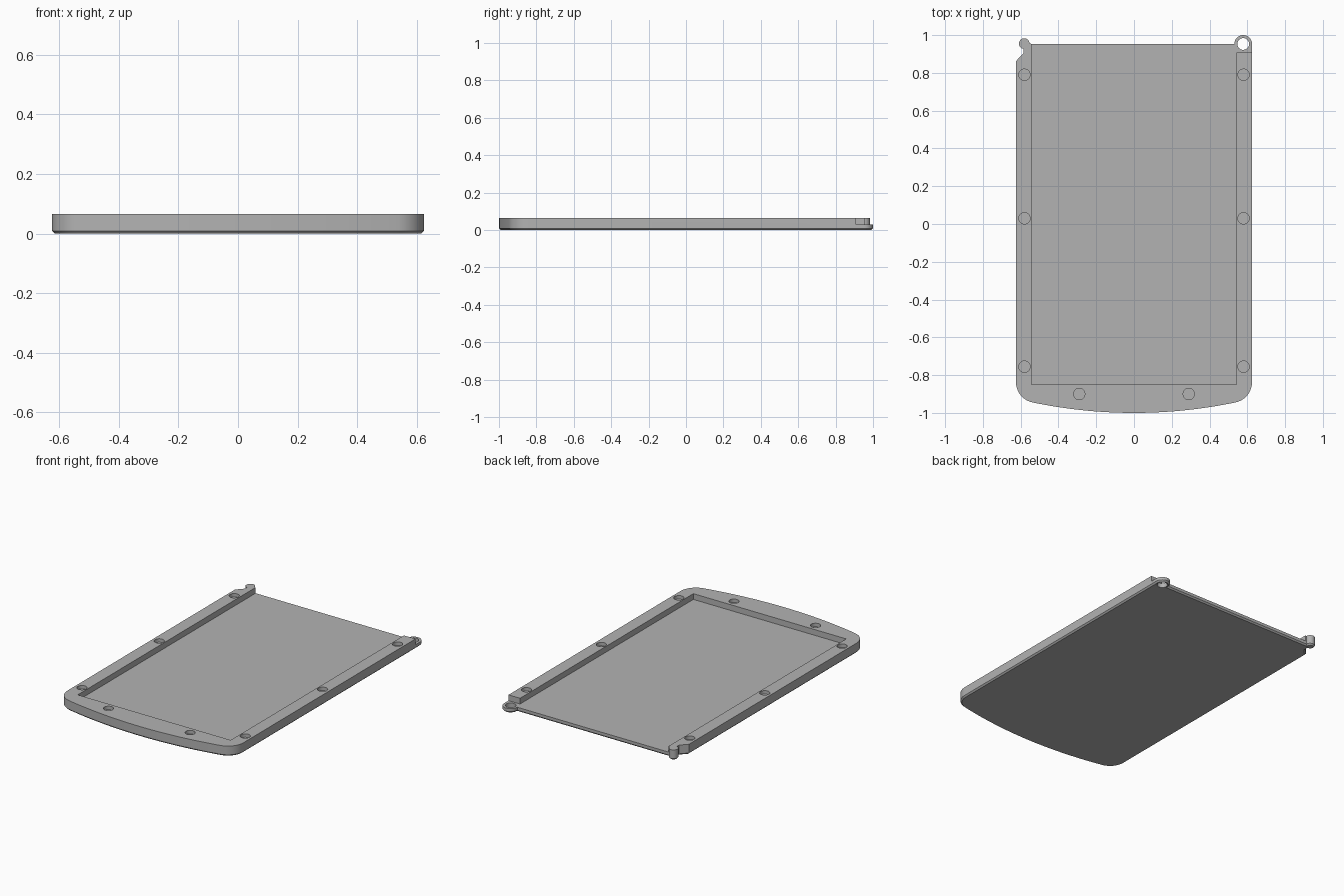
import bpy, bmesh
from math import radians, cos, sin, asin, sqrt

cube = bpy.data.objects.get("Cube")
if cube:
    bpy.data.objects.remove(cube, do_unlink=True)

HALF, HEIGHT, FLOOR, BACK = 0.625, 0.065, 0.028, 0.954
LUG, PIN = (0.578, 0.953), (-0.581, 0.955)

grey = bpy.data.materials.new("light_grey")
grey.use_nodes = True
grey.diffuse_color = (0.45, 0.45, 0.45, 1)
grey.node_tree.nodes["Principled BSDF"].inputs["Base Color"].default_value = (0.45, 0.45, 0.45, 1)


def arc(centre, r, start, end, n):
    """Points along a circular arc, angles in degrees."""
    angles = [radians(start + (end - start) * i / n) for i in range(n + 1)]
    return [(centre[0] + r * cos(a), centre[1] + r * sin(a)) for a in angles]


def prism(name, points, z0, z1, chamfer=0):
    """Upright solid from an outline, with an optional bottom chamfer."""
    bm = bmesh.new()
    base = bm.faces.new([bm.verts.new((x, y, z0)) for x, y in points])
    top = bmesh.ops.extrude_face_region(bm, geom=[base], use_keep_orig=True)["geom"]
    for v in top:
        if isinstance(v, bmesh.types.BMVert):
            v.co.z = z1
    bmesh.ops.recalc_face_normals(bm, faces=bm.faces)
    if chamfer:
        rim = [e for e in bm.edges if all(abs(v.co.z - z0) < 1e-6 for v in e.verts)]
        bmesh.ops.bevel(bm, geom=rim, offset=chamfer, segments=1, affect='EDGES')
    mesh = bpy.data.meshes.new(name)
    bm.to_mesh(mesh)
    bm.free()
    obj = bpy.data.objects.new(name, mesh)
    bpy.context.collection.objects.link(obj)
    mesh.materials.append(grey)
    return obj


def cut(target, cutter):
    """Subtract the cutter, then discard it."""
    cutter.hide_render = True
    mod = target.modifiers.new("cut", 'BOOLEAN')
    mod.operation, mod.solver, mod.object = 'DIFFERENCE', 'EXACT', cutter
    bpy.context.view_layer.objects.active = target
    bpy.ops.object.modifier_apply(modifier=mod.name)
    bpy.data.objects.remove(cutter, do_unlink=True)


# Outline: bowed front edge blended into rounded corners
corner, bow = 0.11, 2.63
cx = HALF - corner
cy = bow - 1 - sqrt((bow - corner) ** 2 - cx ** 2)
tilt = sin_angle = asin(cx / (bow - corner)) * 180 / 3.14159265
outline = arc(LUG, 0.047, 0, 180, 24)
outline += [(-0.543, BACK)]
outline += arc(PIN, 0.028, 0, 262, 24)
outline += [(-0.585, 0.905), (-HALF, 0.862)]
outline += arc((-cx, cy), corner, 180, 270 - tilt, 14)
outline += arc((0, bow - 1), bow, 270 - tilt, 270 + tilt, 30)[1:-1]
outline += arc((cx, cy), corner, 270 + tilt, 360, 14)

# Tray with chamfered underside
tray = prism("tray", outline, 0, HEIGHT, 0.009)

# Recess, open at the back and over the ring lug
recess = [(-0.543, -0.85), (0.543, -0.85), (0.543, 0.908),
          (0.7, 0.908), (0.7, 1.1), (-0.543, 1.1)]
cut(tray, prism("recess_cutter", recess, FLOOR, 0.2))

# Through hole in the ring lug
cut(tray, prism("lug_hole_cutter", arc(LUG, 0.031, 0, 352.5, 47), -0.1, 0.1))

# Blind round pockets in the rim
pockets = [(0.58, 0.79), (0.58, 0.03), (0.58, -0.755), (0.29, -0.9)]
for x, y in pockets:
    for side in (-1, 1):
        hole = arc((side * x, y), 0.03, 0, 348.75, 31)
        cut(tray, prism("pocket_cutter", hole, HEIGHT - 0.022, 0.1))

# Smooth curved walls, keep edges sharp
bpy.ops.object.select_all(action='DESELECT')
tray.select_set(True)
bpy.context.view_layer.objects.active = tray
bpy.ops.object.shade_smooth_by_angle(angle=radians(30))
